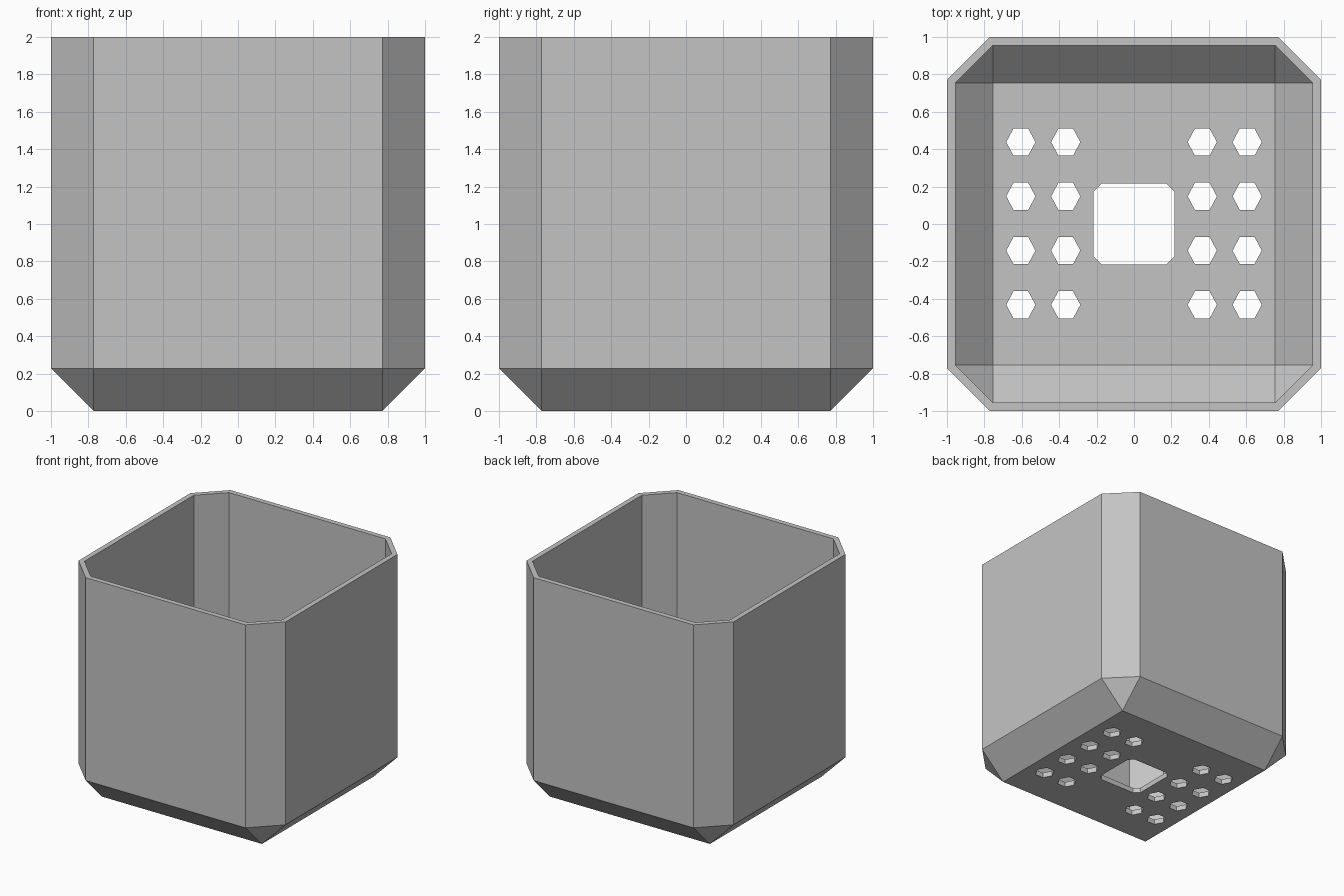
import bpy, bmesh, math
from mathutils import Matrix

cube = bpy.data.objects.get("Cube")
if cube:
    bpy.data.objects.remove(cube, do_unlink=True)

grey = bpy.data.materials.new("plain_grey")
grey.use_nodes = True
colour = (0.552, 0.552, 0.552, 1)
grey.diffuse_color = colour
grey.node_tree.nodes["Principled BSDF"].inputs["Base Color"].default_value = colour


def make_object(name, bm):
    bmesh.ops.recalc_face_normals(bm, faces=bm.faces)
    mesh = bpy.data.meshes.new(name)
    bm.to_mesh(mesh)
    bm.free()
    mesh.materials.append(grey)
    obj = bpy.data.objects.new(name, mesh)
    bpy.context.collection.objects.link(obj)
    return obj


def octagon(half, flat):
    """Square of the given half width with its corners cut off."""
    return [(half, -flat), (half, flat), (flat, half), (-flat, half),
            (-half, flat), (-half, -flat), (-flat, -half), (flat, -half)]


def chamfered_block(name, half, flat, base, shoulder, top):
    """Octagonal block tapering to a square base with triangular corners."""
    bm = bmesh.new()
    for x in (-flat, flat):
        for y in (-flat, flat):
            bm.verts.new((x, y, base))
    for z in (shoulder, top):
        for x, y in octagon(half, flat):
            bm.verts.new((x, y, z))
    bmesh.ops.convex_hull(bm, input=bm.verts)
    bmesh.ops.dissolve_limit(bm, angle_limit=math.radians(1),
                             verts=bm.verts, edges=bm.edges)
    return make_object(name, bm)


def add_prism(bm, outline, bottom, top):
    face = bm.faces.new([bm.verts.new((x, y, bottom)) for x, y in outline])
    out = bmesh.ops.extrude_face_region(bm, geom=[face])
    verts = [v for v in out["geom"] if isinstance(v, bmesh.types.BMVert)]
    bmesh.ops.translate(bm, verts=verts, vec=(0, 0, top - bottom))


def cut(target, cutter):
    cutter.hide_render = True
    mod = target.modifiers.new("cut", 'BOOLEAN')
    mod.operation = 'DIFFERENCE'
    mod.solver = 'EXACT'
    mod.object = cutter
    bpy.context.view_layer.objects.active = target
    bpy.ops.object.modifier_apply(modifier=mod.name)
    bpy.data.objects.remove(cutter, do_unlink=True)


# Pot body, hollowed out to thin walls
pot = chamfered_block("pot", 1, 0.772, 0, 0.228, 2)
cut(pot, chamfered_block("hollow", 0.955, 0.755, 0.045, 0.245, 2.2))

# Drainage holes: clipped square in the middle, hexagons on both sides
bm = bmesh.new()
add_prism(bm, octagon(0.216, 0.172), -0.1, 0.15)
hexagon = [(0.078 * math.cos(i * math.pi / 3), 0.084 * math.sin(i * math.pi / 3))
           for i in range(6)]
for cx in (-0.605, -0.365, 0.365, 0.605):
    for row in range(4):
        cy = 0.003 + (row - 1.5) * 0.29
        add_prism(bm, [(cx + x, cy + y) for x, y in hexagon], -0.1, 0.15)
cut(pot, make_object("drainage_holes", bm))
